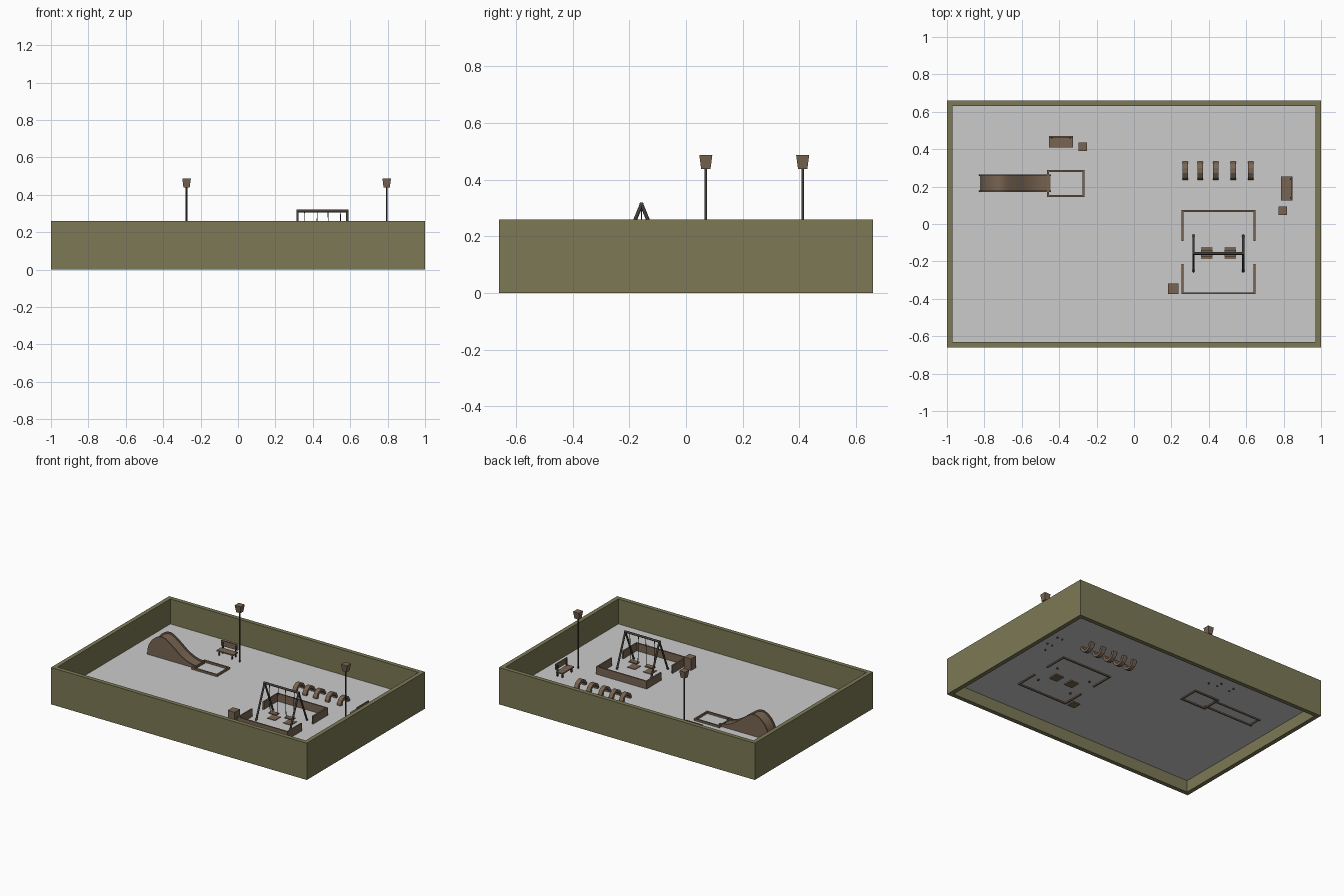
import bpy, bmesh, math
from mathutils import Vector

if "Cube" in bpy.data.objects:
    bpy.data.objects.remove(bpy.data.objects["Cube"])


def material(name, col):
    m = bpy.data.materials.new(name)
    m.diffuse_color = (*col, 1)
    m.use_nodes = True
    m.node_tree.nodes["Principled BSDF"].inputs["Base Color"].default_value = m.diffuse_color
    return m


OLIVE = material("olive", (0.2, 0.19, 0.09))
WOOD = material("brown", (0.19, 0.13, 0.085))
METAL = material("dark_metal", (0.06, 0.052, 0.042))
FLOOR = 0.083   # ground level inside the walls
BASE = 0.075    # parts are sunk slightly through the ground


def finish(bm, name, mat, smooth=False):
    bmesh.ops.recalc_face_normals(bm, faces=bm.faces)
    me = bpy.data.meshes.new(name)
    bm.to_mesh(me)
    bm.free()
    ob = bpy.data.objects.new(name, me)
    bpy.context.collection.objects.link(ob)
    if mat:
        me.materials.append(mat)
    if smooth:
        bpy.ops.object.select_all(action='DESELECT')
        ob.select_set(True)
        bpy.context.view_layer.objects.active = ob
        bpy.ops.object.shade_smooth_by_angle(angle=math.radians(35))
    return ob


def box(name, x0, x1, y0, y1, z0, z1, mat, taper=1.0):
    """Axis-aligned box; taper scales the bottom face."""
    bm = bmesh.new()
    bmesh.ops.create_cube(bm, size=1)
    for v in bm.verts:
        k = taper if v.co.z < 0 else 1
        v.co = ((x0 + x1) / 2 + v.co.x * (x1 - x0) * k,
                (y0 + y1) / 2 + v.co.y * (y1 - y0) * k,
                (z0 + z1) / 2 + v.co.z * (z1 - z0))
    return finish(bm, name, mat)


def tube(name, a, b, r, mat, sides=12):
    a, b = Vector(a), Vector(b)
    bm = bmesh.new()
    bmesh.ops.create_cone(bm, cap_ends=True, segments=sides, radius1=r,
                          radius2=r, depth=(b - a).length)
    rot = (b - a).to_track_quat('Z', 'Y').to_matrix()
    for v in bm.verts:
        v.co = (a + b) / 2 + rot @ v.co
    return finish(bm, name, mat, True)


def ring(name, outer, inner, shift, mat):
    """Closed band between two loops, thickened along shift."""
    bm = bmesh.new()
    o = [bm.verts.new(p) for p in outer]
    i = [bm.verts.new(p) for p in inner]
    n = len(o)
    faces = [bm.faces.new((o[k], o[(k + 1) % n], i[(k + 1) % n], i[k])) for k in range(n)]
    ext = bmesh.ops.extrude_face_region(bm, geom=faces, use_keep_orig=True)
    bmesh.ops.translate(bm, vec=shift, verts=[g for g in ext['geom'] if isinstance(g, bmesh.types.BMVert)])
    return finish(bm, name, mat)


def rect(x0, x1, y0, y1, z, inset=0):
    return [(x0 + inset, y0 + inset, z), (x1 - inset, y0 + inset, z),
            (x1 - inset, y1 - inset, z), (x0 + inset, y1 - inset, z)]


def prism_y(name, profile, y0, y1, mat):
    """Extrude an x-z profile along y."""
    bm = bmesh.new()
    f = bm.faces.new([bm.verts.new((x, y0, z)) for x, z in profile])
    ext = bmesh.ops.extrude_face_region(bm, geom=[f], use_keep_orig=True)
    bmesh.ops.translate(bm, vec=(0, y1 - y0, 0), verts=[g for g in ext['geom'] if isinstance(g, bmesh.types.BMVert)])
    return finish(bm, name, mat, True)


# Outer walls and ground
ring("perimeter_wall", rect(-1, 1, -.66, .66, 0), rect(-1, 1, -.66, .66, 0, .03), (0, 0, .26), OLIVE)
bm = bmesh.new()
bm.faces.new([bm.verts.new(p) for p in rect(-.97, .97, -.63, .63, FLOOR)])
finish(bm, "ground", None)

# Lamps
for x, y in ((-.275, .412), (.795, .07)):
    tube("lamp_post", (x, y, BASE), (x, y, .44), .0045, METAL)
    box("lamp_head", x - .023, x + .023, y - .023, y + .023, .438, .487, WOOD, .72)

# Litter bin
box("litter_bin", .183, .237, -.375, -.318, BASE, .165, WOOD)


# Benches, modelled facing -y and then turned
def bench(cx, cy, angle):
    parts = [box("bench_seat", -.065, .065, -.03, .022, .112, .12, WOOD),
             box("bench_back", -.065, .065, .022, .03, .132, .17, WOOD)]
    for sx in (-.05, .05):
        parts.append(box("bench_front_leg", sx - .004, sx + .004, -.024, -.016, BASE, .112, METAL))
        parts.append(box("bench_back_leg", sx - .004, sx + .004, .016, .024, BASE, .16, METAL))
    for p in parts:
        p.location = (cx, cy, 0)
        p.rotation_euler.z = angle


bench(-.39, .44, 0)
bench(.817, .19, -math.pi / 2)

# Row of half-buried rings
for x in (.275, .355, .438, .53, .625):
    def loop(r):
        return [(x - .015, .285 + r * math.cos(t), FLOOR + r * math.sin(t))
                for t in (math.tau * (k + .5) / 12 for k in range(12))]
    ring("buried_ring", loop(.052), loop(.034), (.03, 0, 0), WOOD)

# Low fence round the swing, open in the middle of both sides
for y in (-.375, .065):
    box("fence_long_side", .255, .65, y, y + .01, BASE, .138, WOOD)
for x in (.255, .64):
    box("fence_back_return", x, x + .01, -.09, .065, BASE, .138, WOOD)
    box("fence_front_return", x, x + .01, -.365, -.215, BASE, .138, WOOD)

# Swing frame
SY = -.157
for x in (.318, .584):
    for s in (-1, 1):
        tube("swing_leg", (x, SY + s * .098, BASE), (x, SY, .313), .0065, METAL)
tube("swing_top_bar", (.312, SY, .313), (.59, SY, .313), .0075, METAL)

# Swing seats, chains and ground pads
for x in (.39, .515):
    box("swing_pad", x - .031, x + .031, SY - .031, SY + .035, BASE, .087, WOOD)
    box("swing_seat", x - .031, x + .031, SY - .017, SY + .017, .112, .12, WOOD)
    for s in (-1, 1):
        tube("swing_chain", (x + s * .029, SY, .116), (x + s * .034, SY, .31), .002, METAL, 6)

# Slide: smooth hump profile through a few points
key = [(-.83, BASE), (-.822, .14), (-.79, .195), (-.74, .23), (-.69, .228), (-.63, .188),
       (-.57, .142), (-.51, .112), (-.445, .1)]
pts = [key[0]] + key + [key[-1]]
curve = []
for a, b, c, d in zip(pts, pts[1:], pts[2:], pts[3:]):
    for k in range(4):
        t = k / 4
        curve.append(tuple(.5 * (2 * b[i] + (c[i] - a[i]) * t + (2 * a[i] - 5 * b[i] + 4 * c[i] - d[i]) * t * t
                                 + (3 * b[i] - a[i] - 3 * c[i] + d[i]) * t ** 3) for i in (0, 1)))
curve.append(key[-1])


def offset(dist):
    out = []
    for k, p in enumerate(curve):
        q, r = Vector(curve[max(k - 1, 0)]), Vector(curve[min(k + 1, len(curve) - 1)])
        t = (r - q).normalized()
        out.append((p[0] + t.y * dist, max(p[1] - t.x * dist, BASE)))
    return out


prism_y("slide_bed", offset(.010) + offset(.017)[::-1], .178, .257, WOOD)

# Slide side panels with a round window
cutter = tube("window_cutter", (-.725, .1, .15), (-.725, .35, .15), .026, WOOD, 24)
cutter.hide_render = True
for y in (.17, .257):
    side = prism_y("slide_side", curve + [(-.445, BASE)], y, y + .008, WOOD)
    mod = side.modifiers.new("window", 'BOOLEAN')
    mod.operation = 'DIFFERENCE'
    mod.solver = 'EXACT'
    mod.object = cutter
    bpy.context.view_layer.objects.active = side
    bpy.ops.object.modifier_move_to_index(modifier="window", index=0)
    bpy.ops.object.modifier_apply(modifier="window")
bpy.data.objects.remove(cutter)

# Landing frame at the slide's foot
ring("landing_frame", rect(-.465, -.265, .145, .29, BASE), rect(-.465, -.265, .145, .29, BASE, .011),
     (0, 0, .022), WOOD)
